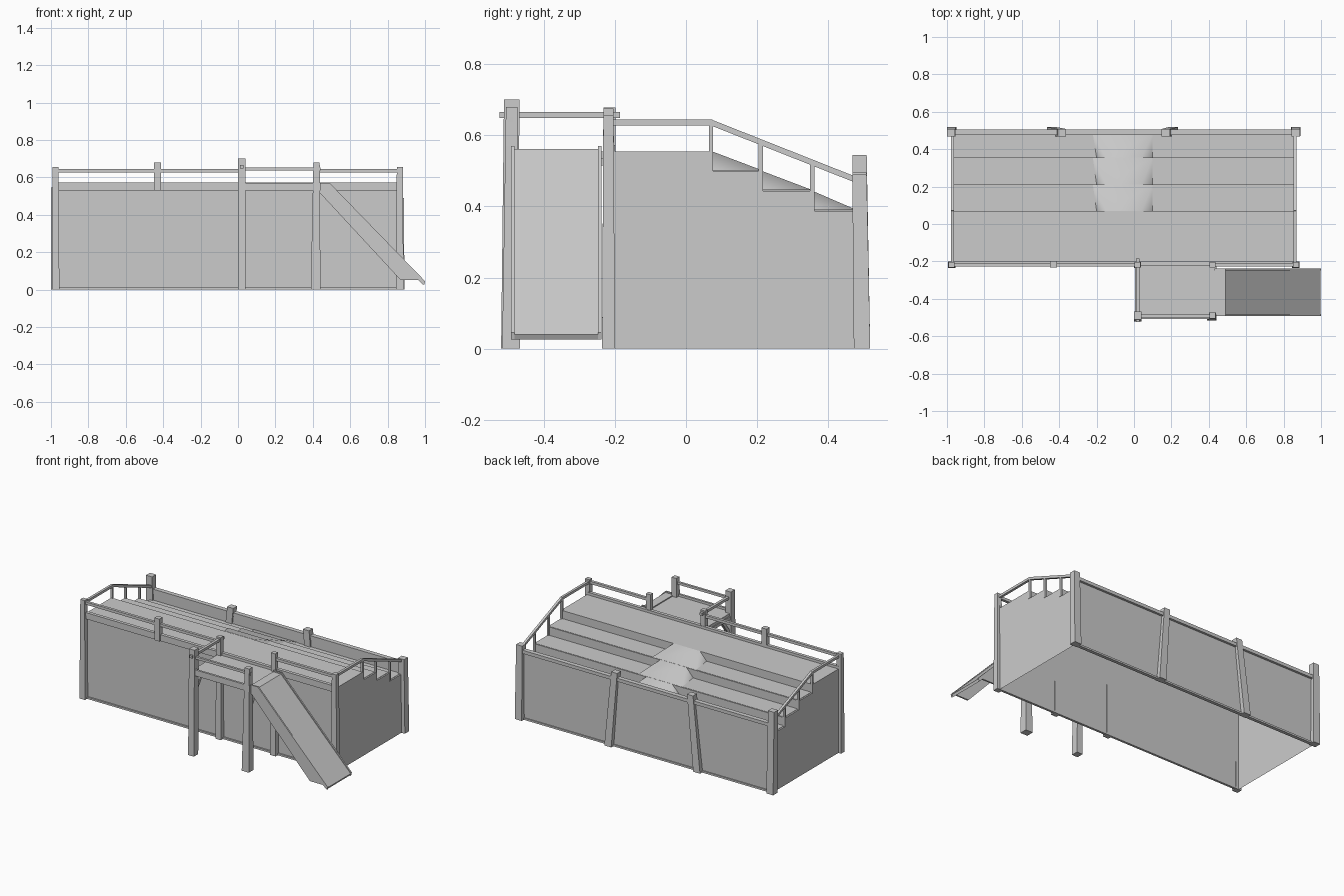
import bpy, bmesh
from mathutils import Vector

cube = bpy.data.objects.get("Cube")
if cube:
    bpy.data.objects.remove(cube, do_unlink=True)

grey = bpy.data.materials.new("plain grey")
grey.use_nodes = True
colour = (0.6, 0.6, 0.6, 1)
grey.diffuse_color = colour
grey.node_tree.nodes["Principled BSDF"].inputs["Base Color"].default_value = colour


def finish(name, bm):
    mesh = bpy.data.meshes.new(name)
    bmesh.ops.recalc_face_normals(bm, faces=bm.faces)
    bm.to_mesh(mesh)
    bm.free()
    mesh.materials.append(grey)
    obj = bpy.data.objects.new(name, mesh)
    bpy.context.collection.objects.link(obj)
    return obj


def box(name, x, y, z):
    """Block between the given ranges."""
    bm = bmesh.new()
    bmesh.ops.create_cube(bm, size=1)
    for v in bm.verts:
        v.co = [r[0] if c < 0 else r[1] for c, r in zip(v.co, (x, y, z))]
    return finish(name, bm)


def beam(name, a, b, w, h, w_end=None, flat_ends=False):
    """Beam from a to b; flat_ends cuts the ends level, as on a post."""
    a, b = Vector(a), Vector(b)
    if flat_ends:
        side, up = Vector((1, 0, 0)), Vector((0, 1, 0))
    else:
        d = (b - a).normalized()
        side = d.cross((0, 0, 1)).normalized()
        up = side.cross(d)
    k = (w_end or w) / w
    bm = bmesh.new()
    rings = [[bm.verts.new(p + side * (w * s * i / 2) + up * (h * s * j / 2))
              for i, j in ((-1, -1), (1, -1), (1, 1), (-1, 1))]
             for p, s in ((a, 1), (b, k))]
    bm.faces.new(rings[0])
    bm.faces.new(rings[1])
    for i in range(4):
        n = (i + 1) % 4
        bm.faces.new((rings[0][i], rings[0][n], rings[1][n], rings[1][i]))
    return finish(name, bm)


def extrude(name, profile, axis, lo, hi, open_bottom=False):
    """Profile (horizontal, z) drawn out along x or y."""
    bm = bmesh.new()

    def place(p, t):
        return (t, p[0], p[1]) if axis == "x" else (p[0], t, p[1])
    one = [bm.verts.new(place(p, lo)) for p in profile]
    two = [bm.verts.new(place(p, hi)) for p in profile]
    bm.faces.new(one)
    bm.faces.new(two)
    for i in range(len(profile)):
        n = (i + 1) % len(profile)
        if open_bottom and profile[i][1] == profile[n][1] == 0:
            continue
        bm.faces.new((one[i], one[n], two[n], two[i]))
    return finish(name, bm)


# Stepped hall, open underneath
left, right = 0.865, -0.975
steps = [(0.07, 0.555), (0.21, 0.5), (0.355, 0.443), (0.48, 0.387)]
profile = [(-0.205, 0)]
y = -0.205
for edge, z in steps:
    profile += [(y, z), (edge, z)]
    y = edge
profile.append((y, 0))
extrude("stepped_hall", profile, "x", right, left, True)
for i, (edge, z) in enumerate(steps[1:]):
    box(f"tread_{i}", (right + 0.01, left - 0.01), (steps[i][0] - 0.005, edge - 0.004), (z - 0.006, z + 0.002))

# Smoothing ramps between the treads
for i in range(3):
    (y0, z0), (y1, z1) = steps[i], steps[i + 1]
    bm = bmesh.new()
    top = [bm.verts.new((x, y0, z0 + 0.001)) for x in (-0.15, 0.04)]
    low = [bm.verts.new((x, y1, z1 + 0.003)) for x in (0.1, -0.22)]
    foot = [bm.verts.new((x, y0, z1 + 0.003)) for x in (-0.2, 0.1)]
    bm.faces.new(top + low)
    bm.faces.new((top[0], low[1], foot[0]))
    bm.faces.new((top[1], foot[1], low[0]))
    ramp = finish(f"step_ramp_{i}", bm)
    for p in ramp.data.polygons:
        p.use_smooth = True

# Back parapet and cap
box("back_wall", (right, left), (0.478, 0.49), (0, 0.46))
box("back_cap", (right, left), (0.475, 0.505), (0.44, 0.462))
box("back_sill", (right, left), (0.475, 0.497), (0, 0.012))

# Front boards, rail and posts
box("front_board", (right, left), (-0.222, -0.2), (0.53, 0.572))
box("front_sill", (right, left), (-0.215, -0.2), (0, 0.012))
box("front_rail_right", (right, 0.02), (-0.226, -0.208), (0.627, 0.645))
box("front_rail_left", (0.42, left), (-0.226, -0.208), (0.627, 0.645))
for name, x, top in (("right", -0.975, 0.655), ("left", 0.865, 0.655),
                     ("stair_right", 0.02, 0.675), ("stair_left", 0.42, 0.675)):
    beam("front_post_" + name, (x, -0.218, 0), (x, -0.218, top), 0.04, 0.036, 0.032, True)
box("front_short_post", (-0.45, -0.412), (-0.232, -0.198), (0.53, 0.678))

# Back posts, two of them leaning
for name, x0, x1, top in (("right", -0.975, -0.978, 0.545), ("left", 0.865, 0.865, 0.49),
                          ("middle_right", -0.44, -0.385, 0.495), ("middle_left", 0.21, 0.17, 0.495)):
    beam("back_post_" + name, (x0, 0.495, 0), (x1, 0.488, top), 0.05, 0.046, 0.044, True)

# Sloping side rails
for side, x in (("left", left - 0.005), ("right", right + 0.005)):
    beam(f"{side}_rail_level", (x, -0.22, 0.636), (x, 0.075, 0.636), 0.016, 0.016)
    beam(f"{side}_rail_slope", (x, 0.068, 0.637), (x, 0.485, 0.472), 0.016, 0.016)
    for i, (edge, z) in enumerate(steps[:3]):
        top = 0.632 - (edge - 0.07) * 0.4
        beam(f"{side}_rail_post_{i}", (x, edge, steps[i + 1][1]), (x, edge, top), 0.014, 0.012, flat_ends=True)

# Landing in front, with legs, braces and rails
box("landing_deck", (0.01, 0.44), (-0.5, -0.2), (0.535, 0.555))
box("landing_front_board", (0.01, 0.44), (-0.508, -0.494), (0.53, 0.57))
beam("landing_leg_right", (0.02, -0.497, 0), (0.02, -0.49, 0.7), 0.042, 0.046, 0.04, True)
beam("landing_leg_left", (0.415, -0.492, 0), (0.42, -0.49, 0.68), 0.052, 0.05, 0.034, True)
box("landing_front_rail", (0.02, 0.44), (-0.5, -0.485), (0.637, 0.653))
box("landing_side_rail", (0.012, 0.03), (-0.525, -0.185), (0.648, 0.665))
for side, x in (("right", 0.02), ("left", 0.42)):
    beam(f"landing_brace_{side}", (x, -0.49, 0.4), (x, -0.39, 0.54), 0.02, 0.02)
    box(f"landing_joist_{side}", (x - 0.015, x + 0.015), (-0.5, -0.2), (0.515, 0.536))

# Slide
chute = [(0.43, 0.57), (0.49, 0.57), (1.0, 0.045), (0.995, 0.025), (0.965, 0.05), (0.87, 0.05), (0.43, 0.525)]
for side, y in (("front", -0.492), ("back", -0.248)):
    extrude(f"slide_side_{side}", chute, "y", y, y + 0.01)
extrude("slide_panel", [(0.43, 0.562), (0.488, 0.562), (0.998, 0.04), (0.99, 0.025), (0.485, 0.548), (0.43, 0.548)],
        "y", -0.485, -0.245)
